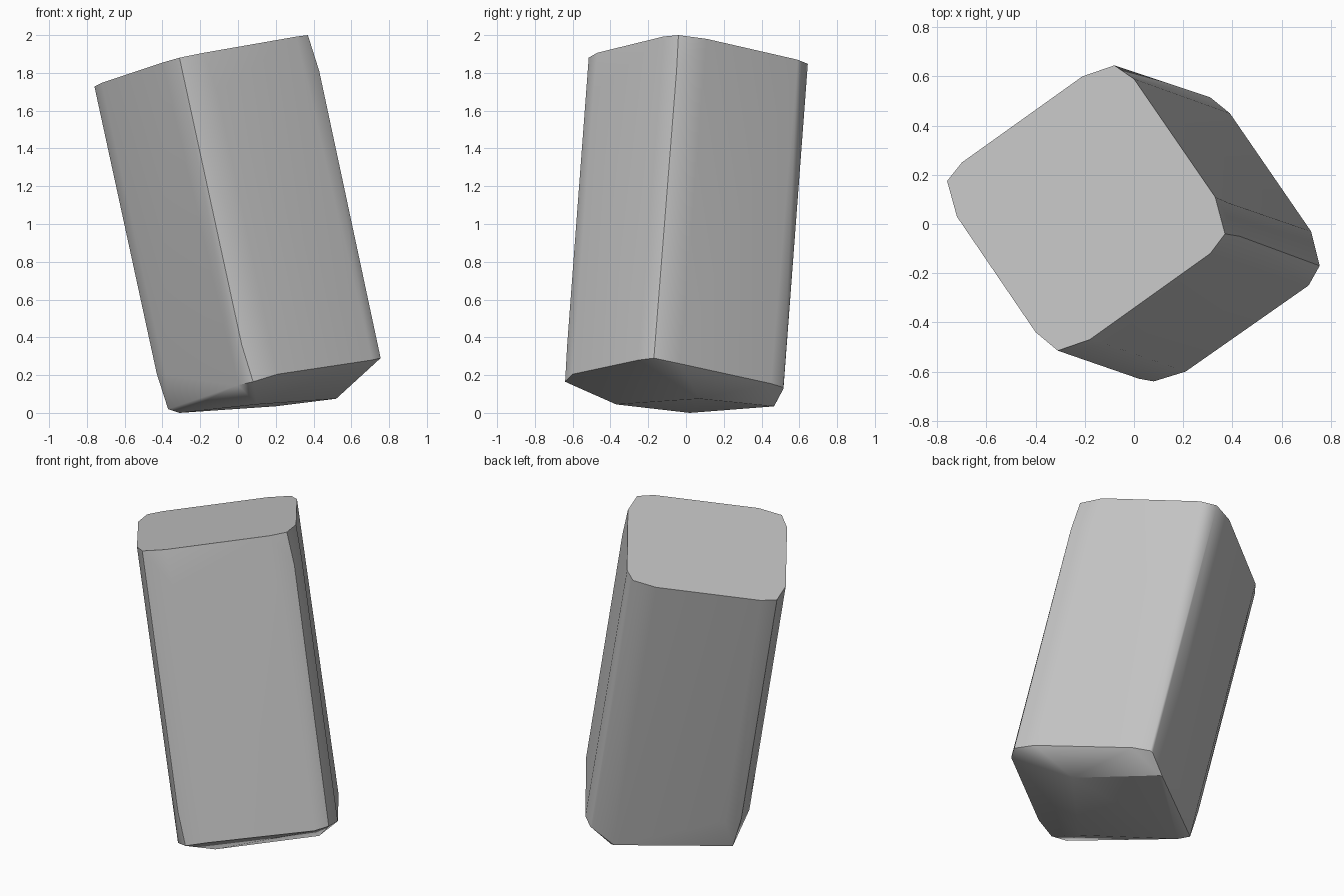
import bpy
import bmesh
import math
from mathutils import Vector

default_cube = bpy.data.objects.get("Cube")
if default_cube:
    bpy.data.objects.remove(default_cube, do_unlink=True)

# Direction of the leaning block, per unit of height lost
LEAN = Vector((0.217, -0.075, -1))


def top_point(x, y):
    """Point on the sloping top plane."""
    return Vector((x, y, 2 + 0.227 * (x - 0.37) - 0.073 * (y + 0.04)))


def make_material(name, colour):
    material = bpy.data.materials.new(name)
    material.use_nodes = True
    material.diffuse_color = colour
    shader = next(n for n in material.node_tree.nodes if n.type == "BSDF_PRINCIPLED")
    shader.inputs["Base Color"].default_value = colour
    shader.inputs["Roughness"].default_value = 0.8
    return material


# Rounded square rim of the top, with the height swept down at each point
rim = [
    (-0.08, 0.645, 1.72), (-0.21, 0.60, 1.787),
    (-0.70, 0.25, 1.53), (-0.76, 0.175, 1.52), (-0.72, 0.03, 1.55),
    (-0.40, -0.44, 1.53), (-0.31, -0.515, 1.52), (-0.18, -0.47, 1.71),
    (0.31, -0.12, 1.70), (0.37, -0.04, 1.70), (0.33, 0.11, 1.70),
    (0.0, 0.59, 1.70),
]
# Slight swelling of the shaft below the top edge
shoulder = [(0.43, -0.05, 1.81), (0.386, 0.085, 1.80), (0.02, 0.58, 1.78), (-0.11, -0.49, 1.70)]
# Lower edge of the shaft where the underside chamfers begin
lower_edge = [
    (0.71, -0.25, 0.28), (0.755, -0.17, 0.29), (0.72, -0.03, 0.26),
    (0.39, 0.45, 0.155), (0.31, 0.515, 0.135),
    (0.08, -0.64, 0.165), (0.0, -0.60, 0.147), (0.21, -0.60, 0.205),
]
# Small flat underside
underside = [
    (0.52, 0.07, 0.075), (0.1, -0.37, 0.045), (-0.31, 0.02, 0),
    (-0.37, 0.06, 0.02), (0.2, 0.465, 0.035),
]

points = []
for x, y, drop in rim:
    start = top_point(x, y)
    points += [start, start + LEAN * drop]
points += [Vector(p) for p in shoulder + lower_edge + underside]

# Wrap the points in one faceted solid and merge nearly flat faces
bm = bmesh.new()
for point in points:
    bm.verts.new(point)
hull = bmesh.ops.convex_hull(bm, input=bm.verts[:])
loose = {g for g in hull["geom_interior"] + hull["geom_unused"] if isinstance(g, bmesh.types.BMVert)}
bmesh.ops.delete(bm, geom=list(loose), context="VERTS")
bmesh.ops.dissolve_limit(bm, angle_limit=math.radians(2), verts=bm.verts[:], edges=bm.edges[:])
bmesh.ops.recalc_face_normals(bm, faces=bm.faces[:])
mesh = bpy.data.meshes.new("stone_block")
bm.to_mesh(mesh)
bm.free()

block = bpy.data.objects.new("stone_block", mesh)
bpy.context.collection.objects.link(block)
mesh.materials.append(make_material("stone grey", (0.55, 0.55, 0.55, 1)))

# Soft corners with crisp ends
bpy.ops.object.select_all(action="DESELECT")
block.select_set(True)
bpy.context.view_layer.objects.active = block
bpy.ops.object.shade_smooth_by_angle(angle=math.radians(30))
weighted = block.modifiers.new("even_shading", "WEIGHTED_NORMAL")
weighted.keep_sharp = True
